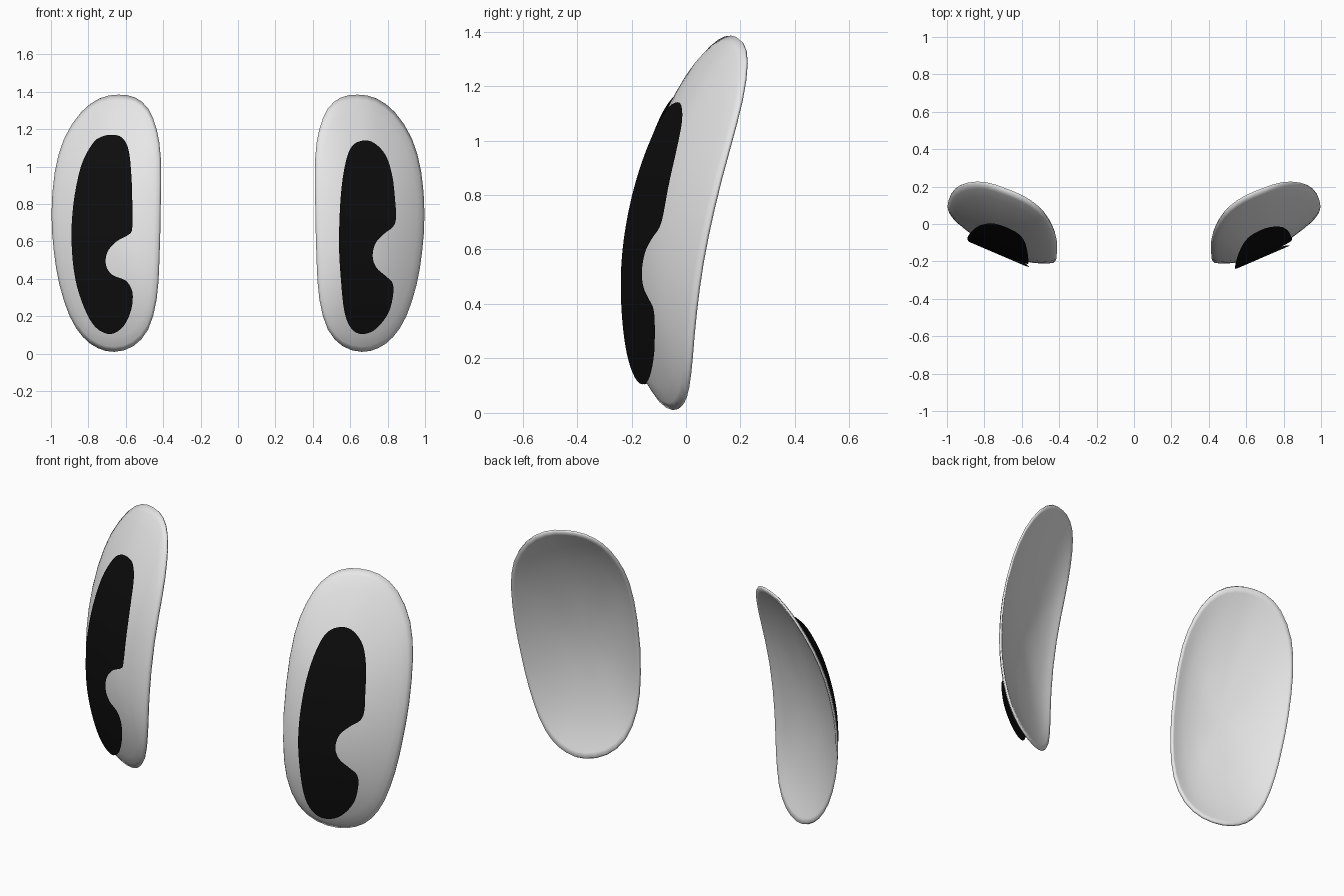
import bpy, bmesh, math
from mathutils import Vector

if "Cube" in bpy.data.objects:
    bpy.data.objects.remove(bpy.data.objects["Cube"])


def material(name, rgb):
    m = bpy.data.materials.new(name)
    m.diffuse_color = (*rgb, 1)
    m.use_nodes = True
    m.node_tree.nodes["Principled BSDF"].inputs["Base Color"].default_value = m.diffuse_color
    return m


WHITE = material("eye_white", (0.8, 0.8, 0.8))
BLACK = material("pupil_black", (0.004, 0.004, 0.004))


def face_y(x, z):
    """Depth of the swept-back surface that both eyes follow (x is distance from the middle)."""
    return -0.138 + 0.29 * (z - 0.42) ** 2 + 0.43 * (x - 0.55)


def smooth_loop(points, steps):
    """Closed Catmull-Rom curve through 2D points."""
    pts = [Vector(p) for p in points]
    n, out = len(pts), []
    for i in range(n):
        a, b, c, d = (pts[(i + k) % n] for k in (-1, 0, 1, 2))
        for s in range(steps):
            t = s / steps
            out.append(0.5 * (2 * b + (c - a) * t + (2 * a - 5 * b + 4 * c - d) * t * t
                              + (3 * b - a - 3 * c + d) * t ** 3))
    return out


def finish(bm, name, mat):
    me = bpy.data.meshes.new(name)
    for f in bm.faces:
        f.smooth = True
    bm.to_mesh(me)
    bm.free()
    me.materials.append(mat)
    ob = bpy.data.objects.new(name, me)
    bpy.context.collection.objects.link(ob)
    return ob


# Eye outline (x, z) and cross-section (fraction of outline, depth offset)
OUTLINE = [(0.64, 1.385), (0.74, 1.365), (0.84, 1.29), (0.93, 1.15), (0.98, 0.97),
           (0.997, 0.75), (0.985, 0.55), (0.955, 0.37), (0.90, 0.2), (0.83, 0.09),
           (0.75, 0.03), (0.66, 0.01), (0.56, 0.04), (0.48, 0.13), (0.435, 0.29),
           (0.42, 0.5), (0.413, 0.8), (0.413, 1.05), (0.435, 1.2), (0.48, 1.31), (0.55, 1.37)]
SECTION = [(0.3, -0.084), (0.55, -0.069), (0.75, -0.049), (0.88, -0.033), (0.96, -0.02),
           (1.0, -0.006), (0.99, 0.006), (0.95, 0.002), (0.88, -0.008), (0.7, -0.025), (0.4, -0.043)]
CENTRE = Vector((0.69, 0.68))


def eye_shell(name, side):
    bm = bmesh.new()

    def vert(p, dy):
        sweep = 0.15 * max(0, p.x - 0.7) * (p.y - 0.4)
        return bm.verts.new((side * p.x, face_y(p.x, p.y) + sweep + dy, p.y))

    loop = smooth_loop(OUTLINE, 2)
    n = len(loop)
    rings = [[vert(CENTRE + (p - CENTRE) * r, dy) for p in loop] for r, dy in SECTION]
    for a, b in zip(rings, rings[1:]):
        for i in range(n):
            j = (i + 1) % n
            bm.faces.new((a[i], a[j], b[j], b[i]))
    # front and back middles
    for ring, dy in ((rings[0], -0.09), (rings[-1], -0.05)):
        mid = vert(CENTRE, dy)
        for i in range(n):
            bm.faces.new((ring[i], ring[(i + 1) % n], mid))
    bmesh.ops.recalc_face_normals(bm, faces=bm.faces)
    return finish(bm, name, WHITE)


def pupil(name, side, points):
    bm = bmesh.new()
    bm.faces.new([bm.verts.new((p.x, 0, p.y)) for p in smooth_loop(points, 4)])
    # slice into strips so the sheet can bend with height
    for k in range(1, 20):
        bmesh.ops.bisect_plane(bm, geom=bm.verts[:] + bm.edges[:] + bm.faces[:],
                               plane_co=(0, 0, 0.1 + k * 0.0537), plane_no=(0, 0, 1))
    bmesh.ops.triangulate(bm, faces=bm.faces[:])
    for v in bm.verts:
        v.co.y = face_y(side * v.co.x, v.co.z) - 0.1
    bm.normal_update()
    for f in bm.faces:
        if f.normal.y > 0:
            f.normal_flip()
    return finish(bm, name, BLACK)


# White shells, mirrored
eye_shell("right_eye", 1)
eye_shell("left_eye", -1)

# Pupils, both with the notch on the same side
pupil("right_pupil", 1, [
    (0.67, 1.14), (0.73, 1.125), (0.79, 1.06), (0.825, 0.95), (0.84, 0.82), (0.845, 0.73),
    (0.83, 0.68), (0.78, 0.64), (0.735, 0.59), (0.72, 0.52), (0.74, 0.46), (0.79, 0.415),
    (0.825, 0.38), (0.83, 0.32), (0.805, 0.22), (0.74, 0.135), (0.67, 0.105), (0.61, 0.13),
    (0.57, 0.22), (0.55, 0.4), (0.54, 0.6), (0.55, 0.85), (0.575, 1.02), (0.61, 1.11)])
pupil("left_pupil", -1, [
    (-0.67, 1.17), (-0.62, 1.155), (-0.585, 1.09), (-0.57, 0.95), (-0.565, 0.8), (-0.565, 0.68),
    (-0.58, 0.64), (-0.65, 0.6), (-0.7, 0.54), (-0.705, 0.47), (-0.67, 0.42), (-0.6, 0.39),
    (-0.565, 0.33), (-0.57, 0.24), (-0.61, 0.15), (-0.68, 0.105), (-0.76, 0.14), (-0.82, 0.24),
    (-0.87, 0.4), (-0.89, 0.6), (-0.88, 0.8), (-0.84, 1.0), (-0.78, 1.12), (-0.73, 1.16)])
